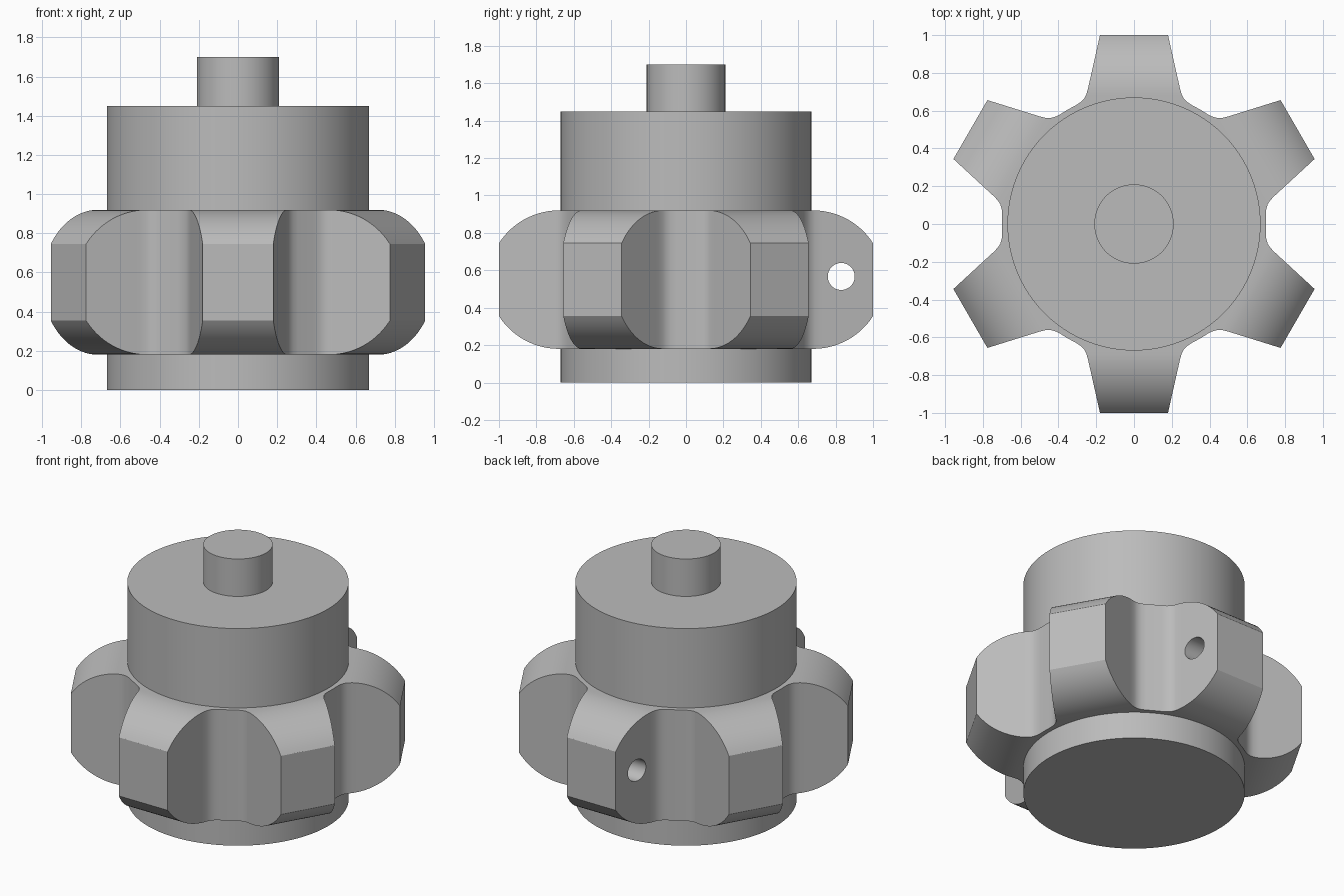
import bpy, bmesh, math
from mathutils import Matrix

cube = bpy.data.objects.get("Cube")
if cube:
    bpy.data.objects.remove(cube, do_unlink=True)

# Single material
GREY = (0.5, 0.5, 0.5, 1)
grey = bpy.data.materials.new("plain grey")
grey.diffuse_color = GREY
grey.use_nodes = True
grey.node_tree.nodes["Principled BSDF"].inputs["Base Color"].default_value = GREY

MID_Z, HALF_H = 0.55, 0.37      # sprocket centre and half thickness
ARC_START, ARC_R = 0.68, 0.38   # rounding of the tooth shoulders


def cylinder(name, radius, z0, z1):
    bpy.ops.mesh.primitive_cylinder_add(vertices=96, radius=radius, depth=z1 - z0,
                                        location=(0, 0, (z0 + z1) / 2))
    obj = bpy.context.object
    obj.name = name
    obj.data.materials.append(grey)
    return obj


def smooth(obj):
    bpy.ops.object.select_all(action='DESELECT')
    obj.select_set(True)
    bpy.context.view_layer.objects.active = obj
    bpy.ops.object.shade_smooth_by_angle(angle=math.radians(25))


def half_height(y):
    d = max(0, y - ARC_START)
    return HALF_H - ARC_R + math.sqrt(ARC_R ** 2 - d ** 2)


# Tooth sections (distance from axis, half width): wedge, root fillet, flank
sections = [(0, 0), (0.606, 0.35), (0.629, 0.307), (0.6465, 0.281),
            (0.667, 0.262), (0.688, 0.252), (0.715, 0.244)]
arc_end = math.asin((1 - ARC_START) / ARC_R)
for i in range(2, 15):
    y = ARC_START + ARC_R * math.sin(arc_end * i / 14)
    if y > 0.72:
        sections.append((y, 0.18 + (1 - y) * 0.2246))
sections.append((1, 0.18))

# Sprocket: six lofted wedges welded into one solid
bm = bmesh.new()
for k in range(6):
    turn = Matrix.Rotation(k * math.pi / 3, 3, 'Z')
    rings = []
    for y, w in sections:
        h = half_height(y)
        corners = ((-w, -h), (w, -h), (w, h), (-w, h))
        rings.append([bm.verts.new(turn @ Matrix.Translation((x, y, MID_Z + z)).translation)
                      for x, z in corners])
    for i, (a, b) in enumerate(zip(rings, rings[1:])):
        for j in range(4):
            if i == 0 and j in (1, 3):
                continue        # inner seams between wedges stay open
            n = (j + 1) % 4
            bm.faces.new((a[j], a[n], b[n], b[j]))
    bm.faces.new(rings[-1])
bmesh.ops.remove_doubles(bm, verts=bm.verts, dist=0.001)
bmesh.ops.recalc_face_normals(bm, faces=bm.faces)
mesh = bpy.data.meshes.new("sprocket")
bm.to_mesh(mesh)
bm.free()
sprocket = bpy.data.objects.new("sprocket", mesh)
bpy.context.collection.objects.link(sprocket)
mesh.materials.append(grey)

# Cross hole through the back tooth
cutter = cylinder("hole_cutter", 0.072, -0.5, 0.5)
cutter.location = (0, 0.83, 0.567)
cutter.rotation_euler = (0, math.pi / 2, 0)
cutter.hide_render = True
hole = sprocket.modifiers.new("cross hole", 'BOOLEAN')
hole.operation = 'DIFFERENCE'
hole.solver = 'EXACT'
hole.object = cutter
bpy.context.view_layer.objects.active = sprocket
bpy.ops.object.modifier_apply(modifier=hole.name)
bpy.data.objects.remove(cutter, do_unlink=True)

# Hub and shaft
hub = cylinder("hub", 0.67, 0, 1.45)
shaft = cylinder("shaft", 0.21, 1.45, 1.70)
for part in (sprocket, hub, shaft):
    smooth(part)
